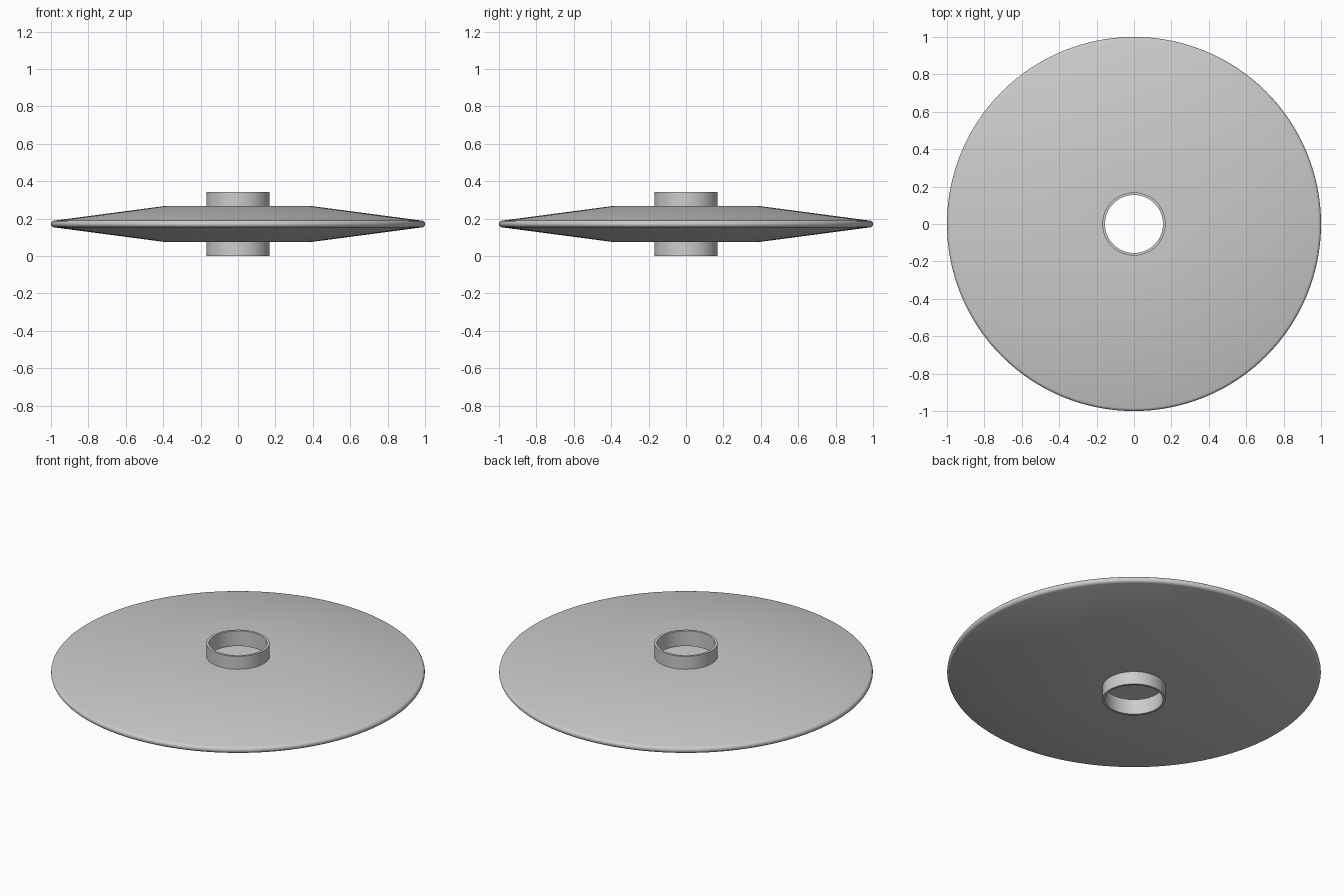
import bpy, bmesh
from math import radians, sin, cos, tau

cube = bpy.data.objects.get("Cube")
if cube:
    bpy.data.objects.remove(cube, do_unlink=True)

MID = 0.171        # height of the mirror plane through the rim
WALL = 0.014       # sheet thickness
HUB, STEP = 0.169, 0.4   # collar radius, start of the taper
FLAT = 0.095       # half height of the flat middle
EDGE = 0.018       # rounded rim radius
SEGMENTS = 128

# Single grey material
grey = bpy.data.materials.new("light grey")
grey.use_nodes = True
color = (0.6, 0.6, 0.6, 1)
grey.diffuse_color = color
grey.node_tree.nodes["Principled BSDF"].inputs["Base Color"].default_value = color


def mirrored(half):
    """Complete an upper half profile with its lower reflection."""
    return half + [(r, -z) for r, z in reversed(half) if z > 0]


def lathe(name, profile):
    """Spin a closed (radius, height) loop around the z axis."""
    bm = bmesh.new()
    verts = [bm.verts.new((r, 0, z + MID)) for r, z in profile]
    edges = [bm.edges.new((v, verts[i - 1])) for i, v in enumerate(verts)]
    bmesh.ops.spin(bm, geom=verts + edges, cent=(0, 0, 0), axis=(0, 0, 1),
                   angle=tau, steps=SEGMENTS, use_merge=True)
    bmesh.ops.remove_doubles(bm, verts=bm.verts, dist=0.0001)
    bmesh.ops.recalc_face_normals(bm, faces=bm.faces)
    mesh = bpy.data.meshes.new(name)
    bm.to_mesh(mesh)
    bm.free()
    mesh.materials.append(grey)
    obj = bpy.data.objects.new(name, mesh)
    bpy.context.collection.objects.link(obj)
    bpy.ops.object.select_all(action="DESELECT")
    obj.select_set(True)
    bpy.context.view_layer.objects.active = obj
    bpy.ops.object.shade_smooth_by_angle(angle=radians(30))


# Outer skin: collar, flat middle, taper and rounded rim
rim = [(1 - EDGE + EDGE * cos(radians(a)), EDGE * sin(radians(a)))
       for a in (82, 60, 40, 20, 0)]
outer = mirrored([(HUB, MID), (HUB, FLAT), (STEP, FLAT)] + rim)

# Inner skin: the disc is hollow and open to the bore
inner = mirrored([(HUB - WALL, MID), (HUB - WALL, FLAT - WALL),
                  (STEP, FLAT - WALL), (0.975, 0.005)])

lathe("hollow_disc_with_collars", outer + inner[::-1])
